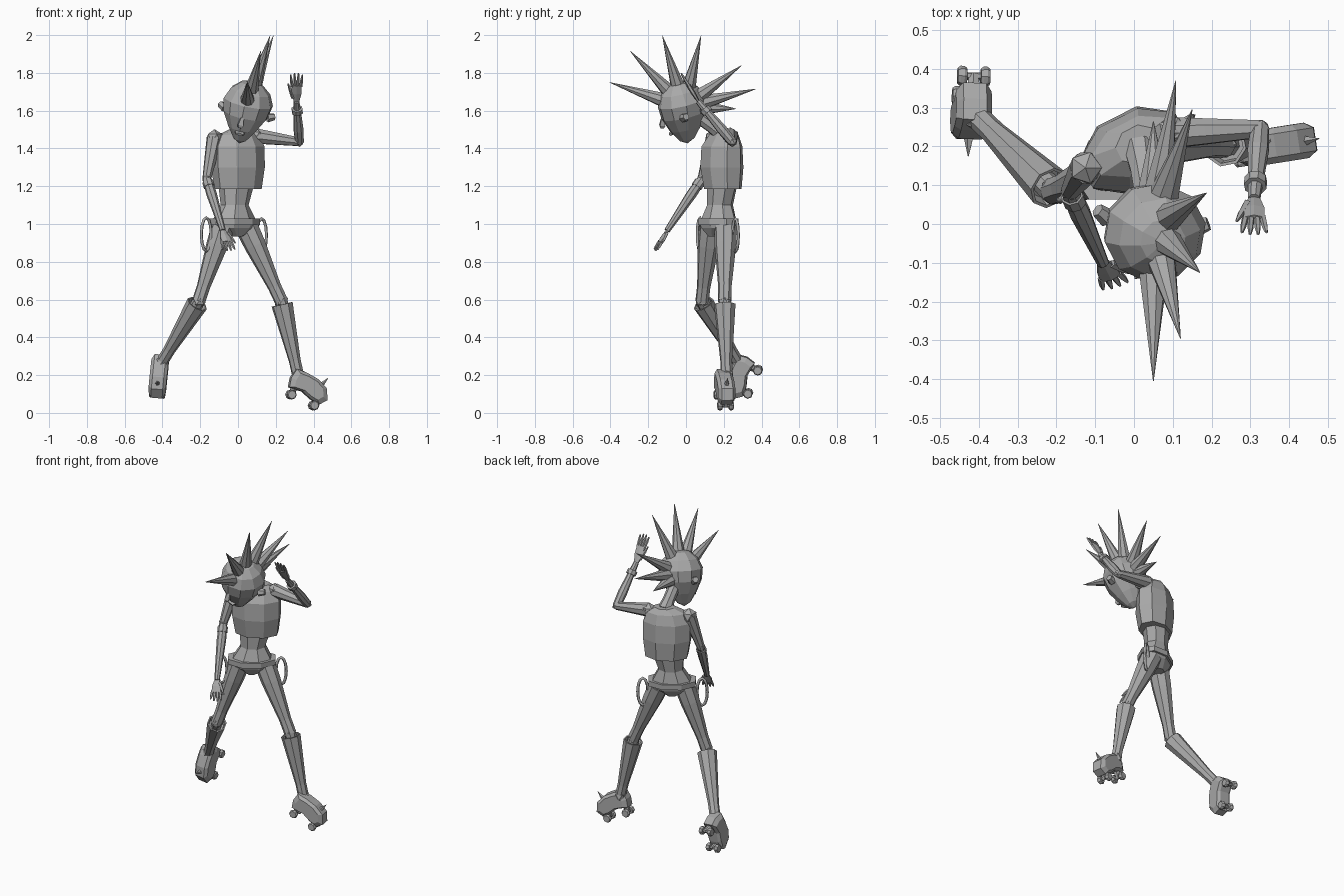
import bpy, bmesh, math
from mathutils import Vector, Matrix

if "Cube" in bpy.data.objects:
    bpy.data.objects.remove(bpy.data.objects["Cube"])

grey = bpy.data.materials.new("plain grey")
grey.use_nodes = True
grey.diffuse_color = (0.4, 0.4, 0.4, 1)
grey.node_tree.nodes["Principled BSDF"].inputs["Base Color"].default_value = (0.4, 0.4, 0.4, 1)


def finish(name, bm):
    bmesh.ops.recalc_face_normals(bm, faces=bm.faces)
    me = bpy.data.meshes.new(name)
    bm.to_mesh(me)
    bm.free()
    me.materials.append(grey)
    ob = bpy.data.objects.new(name, me)
    bpy.context.collection.objects.link(ob)
    return ob


def skin(name, rings):
    """Join closed rings of points with quads and cap both ends."""
    bm = bmesh.new()
    rows = [[bm.verts.new(p) for p in r] for r in rings]
    n = len(rows[0])
    for a, b in zip(rows, rows[1:]):
        for i in range(n):
            j = (i + 1) % n
            bm.faces.new((a[i], a[j], b[j], b[i]))
    bm.faces.new(rows[0][::-1])
    bm.faces.new(rows[-1])
    return finish(name, bm)


def limb(name, a, b, sections, n=8, flat=1.0, side=None):
    """Straight tapered part; sections are (fraction along, radius)."""
    a, b = Vector(a), Vector(b)
    t = (b - a).normalized()
    s = Vector(side or (1, 0.2, 0))
    s = (s - t * s.dot(t)).normalized()
    u = t.cross(s)
    ang = [math.tau * (i + 0.5) / n for i in range(n)]
    skin(name, [[a.lerp(b, k) + s * (r * math.cos(g)) + u * (r * flat * math.sin(g))
                 for g in ang] for k, r in sections])


def trunk(name, sections, yaw):
    """Stacked boxy eight-sided sections (x, y, z, half width, half depth)."""
    turn = Matrix.Rotation(math.radians(yaw), 3, 'Z')
    ang = [math.tau * (i + 0.5) / 8 for i in range(8)]
    skin(name, [[Vector((x, y, z)) + turn @ Vector((w * math.cos(g) / 0.92, d * math.sin(g) / 0.92, 0))
                 for g in ang] for x, y, z, w, d in sections])


def ball(name, at, r):
    bm = bmesh.new()
    bmesh.ops.create_icosphere(bm, subdivisions=1, radius=r, matrix=Matrix.Translation(at))
    finish(name, bm)


# Torso, waist, pelvis and belt
trunk("chest", [(0, .195, 1.185, .122, .085), (0, .19, 1.3, .138, .098), (0, .19, 1.41, .138, .092),
                (0, .20, 1.47, .11, .065), (.01, .205, 1.5, .055, .045)], 27)
trunk("waist", [(-.02, .17, 1.0, .125, .085), (-.018, .18, 1.1, .07, .062), (-.01, .19, 1.2, .09, .07)], 30)
trunk("pelvis", [(-.02, .17, .935, .04, .05), (-.02, .17, .98, .12, .075), (-.02, .17, 1.02, .132, .084)], 33)
trunk("belt", [(-.02, .17, .995, .138, .09), (-.02, .17, 1.028, .138, .09)], 33)

# Hanging belt loops
for name, at in (("right_belt_loop", (-.168, .075, .945)), ("left_belt_loop", (.125, .262, .94))):
    cu = bpy.data.curves.new(name, 'CURVE')
    cu.dimensions = '3D'
    cu.bevel_depth = .009
    cu.bevel_resolution = 0
    sp = cu.splines.new('POLY')
    sp.points.add(11)
    for i, p in enumerate(sp.points):
        g = math.tau * i / 12
        d = .026 * math.cos(g)
        p.co = (at[0] + d, at[1] + d * .6, at[2] + .088 * math.sin(g), 1)
    sp.use_cyclic_u = True
    cu.materials.append(grey)
    bpy.context.collection.objects.link(bpy.data.objects.new(name, cu))

# Neck and head, tipped forward
limb("neck", (.015, .20, 1.47), (.04, .05, 1.58), [(0, .045), (.4, .036), (1, .036)])
up = Vector((.2, -.22, .95)).normalized()
back = (Vector((.12, 1, 0)) - up * up.dot(Vector((.12, 1, 0)))).normalized()
frame = Matrix((back.cross(up), back, up)).transposed().to_4x4()
frame = Matrix.Translation((.048, -.015, 1.615)) @ frame
bm = bmesh.new()
bmesh.ops.create_uvsphere(bm, u_segments=10, v_segments=7, radius=1)
for v in bm.verts:
    low = max(0, -v.co.z)
    v.co.x *= .138 * (1 - .45 * low)
    v.co.y = v.co.y * .135 * (1 - .3 * low) - .02 * low
    v.co.z *= .148 + .045 * low
bm.transform(frame)
finish("head", bm)
limb("nose", frame @ Vector((0, -.115, -.02)), frame @ Vector((0, -.135, -.085)),
     [(0, .008), (.8, .02), (1, .012)], 4)
limb("mouth", frame @ Vector((0, -.085, -.12)), frame @ Vector((0, -.102, -.127)), [(0, .03), (1, .022)], 6, .4)
for s, name in ((-1, "right_ear"), (1, "left_ear")):
    limb(name, frame @ Vector((s * .115, .01, -.03)), frame @ Vector((s * .148, .03, -.02)),
         [(0, .025), (1, .018)], 6)

# Mohawk of seven spikes
centre = Vector((.05, -.01, 1.62))
for i, tip in enumerate([(.05, -.405, 1.75), (.12, -.295, 1.915), (.17, -.125, 1.997), (.187, .08, 1.997),
                         (.15, .295, 1.84), (.108, .37, 1.715), (.05, .265, 1.61)]):
    tip = Vector(tip)
    d = (tip - centre).normalized()
    limb("hair_spike_%d" % (i + 1), centre + d * .1, tip, [(0, .041), (1, .001)], 8, 1, (.9, .1, .1))


def hand(side_name, wrist, tip, side):
    """Flat palm, four fingers and a thumb."""
    w, e, s = Vector(wrist), Vector(tip), Vector(side)
    limb(side_name + "_palm", w, w.lerp(e, .55), [(0, .017), (.5, .03), (1, .031)], 6, .4, side)
    for i in range(4):
        k = i - 1.5
        limb("%s_finger_%d" % (side_name, i + 1), w.lerp(e, .5) + s * k * .015,
             w.lerp(e, .98 - .05 * abs(k)) + s * k * .021, [(0, .009), (.6, .008), (1, .004)], 5)
    limb(side_name + "_thumb", w.lerp(e, .12) + s * .018, w.lerp(e, .6) + s * .045,
         [(0, .011), (.6, .009), (1, .004)], 5)


# Arms: shoulder, elbow, wrist, fingertip
arms = {"left": ((.10, .235, 1.465), (.325, .245, 1.435), (.31, .065, 1.65), (.31, -.03, 1.805), (-1, 0, 0)),
        "right": ((-.125, .145, 1.455), (-.165, .085, 1.24), (-.08, -.1, .965), (-.045, -.165, .855), (1, .3, 0))}
for side, (sh, el, wr, tip, across) in arms.items():
    ball(side + "_shoulder", sh, .047)
    limb(side + "_upper_arm", sh, el, [(0, .042), (.35, .036), (1, .024)])
    ball(side + "_elbow", el, .027)
    limb(side + "_forearm", el, wr, [(0, .024), (.3, .028), (1, .016)])
    k = .72 if side == "left" else .06
    p, q = Vector(el), Vector(wr)
    limb(side + "_arm_band", p.lerp(q, k), p.lerp(q, k + .1), [(0, .03), (1, .03)])
    hand(side, wr, tip, across)

# Legs: hip, knee, ankle
legs = {"left": ((.045, .21, .985), (.23, .205, .59), (.318, .215, .2)),
        "right": ((-.08, .13, .985), (-.208, .085, .59), (-.402, .275, .27))}
for side, (hip, knee, ankle) in legs.items():
    limb(side + "_thigh", hip, knee, [(0, .062), (.25, .058), (.8, .036), (1, .036)])
    ball(side + "_knee", knee, .039)
    limb(side + "_shin", knee, ankle, [(0, .034), (1, .026)])
    # Flared legging with an open top
    limb(side + "_legging", ankle, knee, [(0, .032), (.2, .032), (.96, .058), (.96, .05), (.88, .044)])
    ball(side + "_ankle", ankle, .04)

# Roller skates: wheel midpoint, toe direction, up direction
skates = {"left": ((.34, .2, .068), (.89, .14, -.43), (.43, .06, .9)),
          "right": ((-.42, .355, .165), (-.1, -.39, -.92), (0, -.92, .39))}
profile = [(-.1, .135), (-.04, .14), (.03, .135), (.09, .11), (.118, .055),
           (.09, .018), (.04, .022), (-.02, .04), (-.095, .03), (-.108, .08)]
for side, (at, f, u) in skates.items():
    at, f = Vector(at), Vector(f).normalized()
    u = (Vector(u) - f * f.dot(Vector(u))).normalized()
    s = f.cross(u)

    def place(a, b, c):
        return at + f * a + u * b + s * c

    def layer(c, k):
        return [place(a * k, .08 + (b - .08) * k, c) for a, b in profile]

    skin(side + "_skate_boot", [layer(-.046, .75), layer(-.03, 1), layer(.03, 1), layer(.046, .75)])
    limb(side + "_toe_spike", place(.06, .12, 0), place(.075, .165, 0), [(0, .013), (1, .001)], 5)
    for end, a in (("front", .067), ("rear", -.067)):
        limb("%s_%s_axle" % (side, end), place(a, 0, -.036), place(a, 0, .036), [(0, .01), (1, .01)], 6)
        limb("%s_%s_truck" % (side, end), place(a, .05, 0), place(a, -.005, 0), [(0, .022), (1, .013)], 6)
        for c, label in ((-.03, "inner"), (.03, "outer")):
            limb("%s_%s_%s_wheel" % (side, end, label), place(a, 0, c - .012), place(a, 0, c + .012),
                 [(0, .021), (.3, .026), (.7, .026), (1, .021)], 8, 1, tuple(f))
